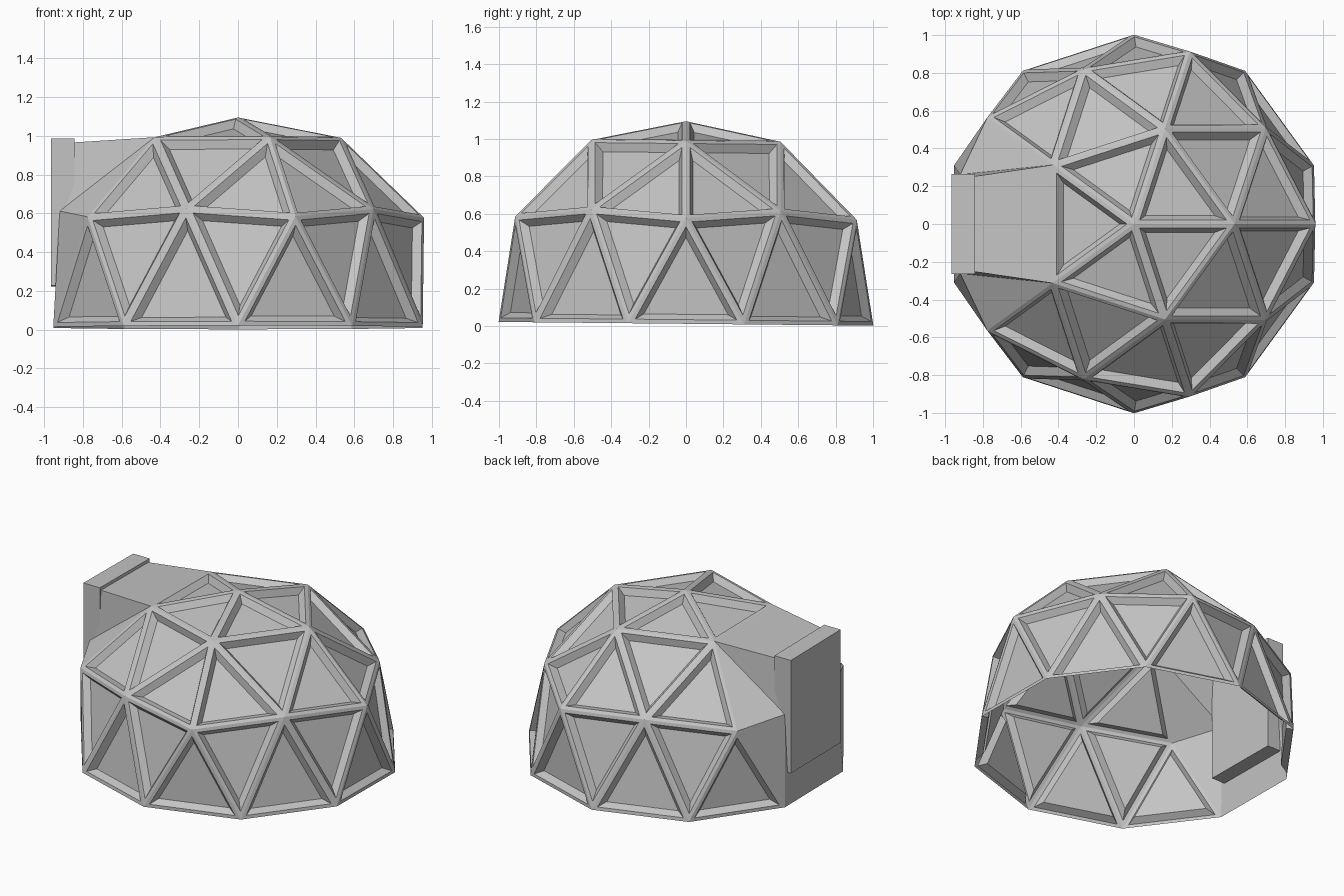
import bpy, bmesh
from math import cos, sin, radians
from mathutils import Vector

cube = bpy.data.objects.get("Cube")
if cube:
    bpy.data.objects.remove(cube, do_unlink=True)

grey = bpy.data.materials.new("plain_grey")
grey.use_nodes = True
grey.diffuse_color = (0.55, 0.55, 0.55, 1)
grey.node_tree.nodes["Principled BSDF"].inputs["Base Color"].default_value = (0.55, 0.55, 0.55, 1)

FLAT, SLOPE, DEPTH = 0.022, 0.05, 0.04    # strut half width, panel inset and depth
TILT = -0.01                              # slight lean of the whole model along y


def make_object(name, polygons, recalc=False):
    """Build a flat shaded mesh from a list of point loops."""
    bm = bmesh.new()
    for loop in polygons:
        bm.faces.new([bm.verts.new((p.x, p.y, p.z + TILT * p.y)) for p in loop])
    bmesh.ops.remove_doubles(bm, verts=bm.verts, dist=0.0005)
    if recalc:
        bmesh.ops.recalc_face_normals(bm, faces=bm.faces)
    mesh = bpy.data.meshes.new(name)
    bm.to_mesh(mesh)
    bm.free()
    mesh.materials.append(grey)
    obj = bpy.data.objects.new(name, mesh)
    bpy.context.scene.collection.objects.link(obj)


def ring_point(radius, angle, z):
    a = radians(angle)
    return Vector((radius * cos(a), radius * sin(a), z))


def inset(tri, dist, depth):
    """Shrink a triangle toward its incentre and sink it along its normal."""
    a, b, c = tri
    la, lb, lc = (b - c).length, (c - a).length, (a - b).length
    centre = (a * la + b * lb + c * lc) / (la + lb + lc)
    cross = (b - a).cross(c - a)
    k = 1 - dist * (la + lb + lc) / cross.length
    return [centre + (p - centre) * k - cross.normalized() * depth for p in tri]


def bridge(one, two):
    n = len(one)
    return [[one[i], one[(i + 1) % n], two[(i + 1) % n], two[i]] for i in range(n)]


# Geodesic dome joints
top = Vector((0, 0, 1.095))
high = [ring_point(0.532, 72 * k, 0.99) for k in range(5)]
middle = [ring_point(0.863, 36 * j, 0.618) if j % 2 else ring_point(0.96, 36 * j, 0.577)
          for j in range(10)]
base = [ring_point(1.002, 36 * j + 18, 0.012) for j in range(10)]

triangles = []
for k in range(5):
    n = (k + 1) % 5
    triangles += [(top, high[k], high[n]),
                  (high[k], middle[2 * k - 1], middle[2 * k]),
                  (high[k], middle[2 * k], middle[2 * k + 1]),
                  (high[k], middle[2 * k + 1], high[n])]
for j in range(10):
    triangles += [(middle[j], base[j - 1], base[j]),
                  (middle[j], base[j], middle[(j + 1) % 10])]

# Leave the doorway side open
doorway = middle[5]
triangles = [t for t in triangles if not any(p is doorway for p in t)]

# Raised struts around sunken panels, as one thin skin
struts, panels = [], []
for tri in triangles:
    rim, panel = inset(tri, FLAT, 0), inset(tri, SLOPE, DEPTH)
    struts += bridge(tri, rim) + bridge(rim, panel)
    panels.append(panel)
make_object("dome_struts", struts)
make_object("dome_panels", panels)


# Plain entrance hood joining the dome to the door
def both_sides(p):
    return p, Vector((p.x, -p.y, p.z))


h, h2 = both_sides(high[2])
m, m2 = both_sides(middle[4])
b, b2 = both_sides(base[4])
t, t2 = both_sides(Vector((-0.86, 0.25, 0.963)))
c, c2 = both_sides(Vector((-0.92, 0.262, 0.61)))
hood = [[h, t, t2, h2], [t, c, c2, t2], [c, b, b2, c2]]
for hh, mm, bb, tt, cc in ((h, m, b, t, c), (h2, m2, b2, t2, c2)):
    hood += [[hh, mm, cc], [hh, cc, tt], [mm, bb, cc]]
make_object("entrance_hood", hood, recalc=True)

# Door slab set into the hood
x0, x1, w, z0, z1 = -0.965, -0.843, 0.265, 0.225, 0.985
low = [Vector((x, y, z0)) for x, y in ((x0, -w), (x1, -w), (x1, w), (x0, w))]
upper = [Vector((p.x, p.y, z1)) for p in low]
make_object("door_slab", [low, upper] + bridge(low, upper), recalc=True)
